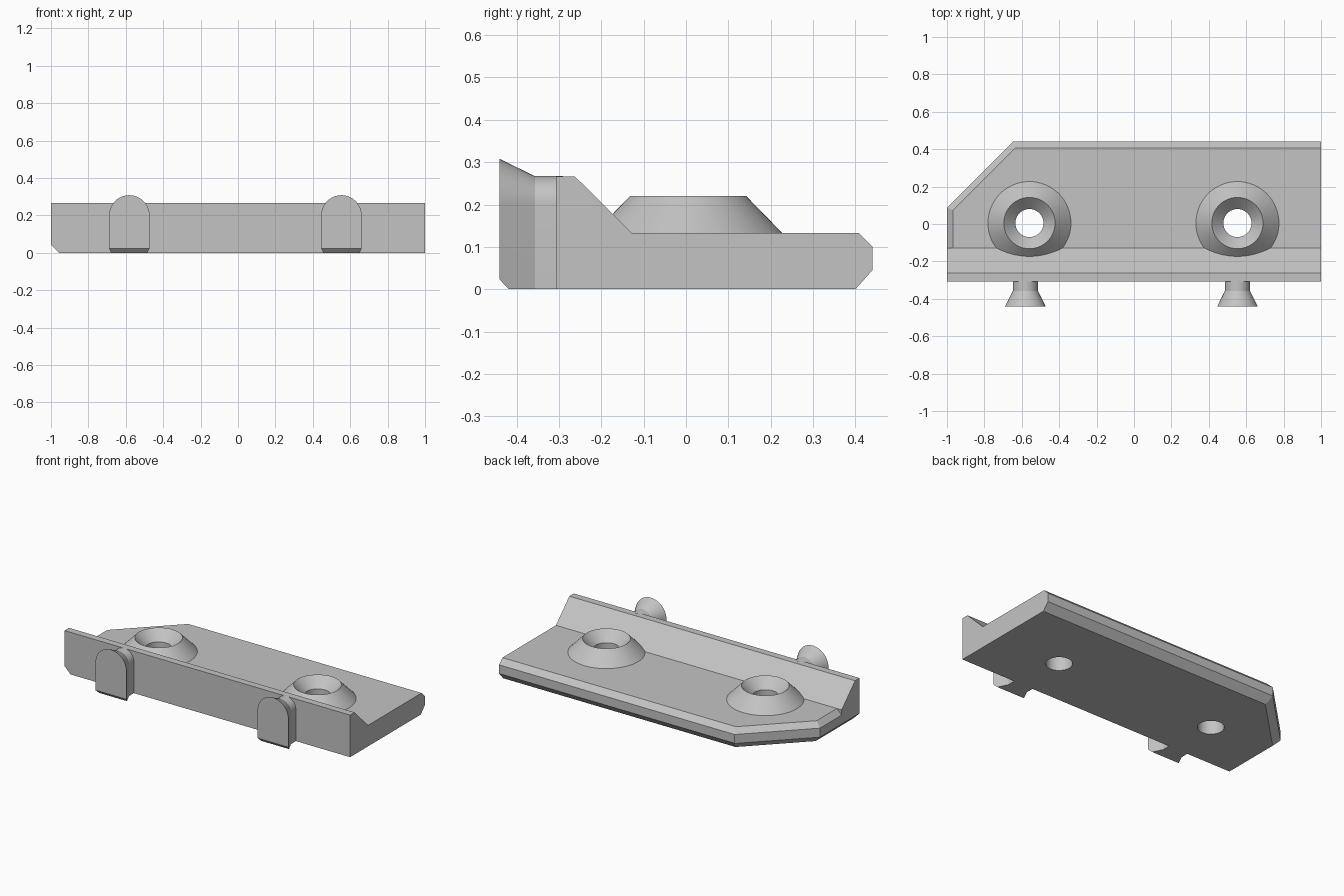
import bpy, bmesh, math
from mathutils import Vector

cube = bpy.data.objects.get("Cube")
if cube:
    bpy.data.objects.remove(cube, do_unlink=True)

grey = bpy.data.materials.new("plain grey")
grey.use_nodes = True
grey.diffuse_color = (0.55, 0.55, 0.55, 1)
grey.node_tree.nodes["Principled BSDF"].inputs["Base Color"].default_value = (0.55, 0.55, 0.55, 1)

FRONT, BACK, FOOT = -0.307, 0.44, -0.128   # front face, back face, foot of the rail slope
TOP, RAIL_TOP, BOSS_TOP = 0.133, 0.266, 0.22
BOSS_Y = 0.005
LEFT_END, DIAGONAL = Vector((-1, 0, 0)), Vector((-1, 1, 0)).normalized()
UP = Vector((0, 0, 1))


def make_object(name, bm):
    bmesh.ops.recalc_face_normals(bm, faces=bm.faces)
    mesh = bpy.data.meshes.new(name)
    bm.to_mesh(mesh)
    bm.free()
    mesh.materials.append(grey)
    obj = bpy.data.objects.new(name, mesh)
    bpy.context.collection.objects.link(obj)
    return obj


def loft(rings):
    """Closed solid through matching rings of points."""
    bm = bmesh.new()
    loops = [[bm.verts.new(p) for p in ring] for ring in rings]
    for a, b in zip(loops, loops[1:]):
        for i in range(len(a)):
            j = (i + 1) % len(a)
            bm.faces.new((a[i], a[j], b[j], b[i]))
    bm.faces.new(loops[0])
    bm.faces.new(loops[-1])
    return bm


def bar(profile):
    """Extrude a (y, z) profile along x."""
    return loft([[(x, y, z) for y, z in profile] for x in (-1, 1)])


def slice_off(bm, point, normal):
    cut = bmesh.ops.bisect_plane(bm, geom=bm.verts[:] + bm.edges[:] + bm.faces[:],
                                 plane_co=point, plane_no=normal, clear_outer=True)
    edges = [e for e in cut["geom_cut"] if isinstance(e, bmesh.types.BMEdge)]
    bmesh.ops.edgenet_fill(bm, edges=edges)


def turned(x, profile, sides=64):
    """Solid of revolution about a vertical axis, from (radius, z) pairs."""
    steps = [2 * math.pi * i / sides for i in range(sides)]
    return loft([[(x + r * math.cos(a), BOSS_Y + r * math.sin(a), z) for a in steps]
                 for r, z in profile])


def combine(target, other, operation):
    mod = target.modifiers.new(operation.lower(), "BOOLEAN")
    mod.object, mod.operation, mod.solver = other, operation, "EXACT"
    bpy.context.view_layer.objects.active = target
    bpy.ops.object.modifier_apply(modifier=mod.name)
    bpy.data.objects.remove(other, do_unlink=True)


def smooth(obj):
    bpy.ops.object.select_all(action="DESELECT")
    obj.select_set(True)
    bpy.context.view_layer.objects.active = obj
    bpy.ops.object.shade_smooth_by_angle(angle=math.radians(25))


# Base plate with one clipped corner and chamfered edges
bm = bar([(FOOT, 0), (0.4, 0), (BACK, 0.045), (BACK, 0.1), (0.407, TOP), (FOOT, TOP)])
corner = Vector((-1, 0.088, 0))
slice_off(bm, corner, DIAGONAL)
for side in (LEFT_END, DIAGONAL):
    slice_off(bm, corner + UP * 0.1, side + UP)
    slice_off(bm, corner + UP * 0.043, side - UP)
plate = make_object("base_plate", bm)

# Raised front rail with a sloped back
bm = bar([(FRONT, 0), (FOOT, 0), (FOOT, TOP), (-0.262, RAIL_TOP), (FRONT, RAIL_TOP)])
slice_off(bm, corner + UP * 0.043, LEFT_END - UP)
combine(plate, make_object("front_rail", bm), "UNION")

# Conical bosses with countersunk through holes
for x in (-0.559, 0.553):
    boss = turned(x, [(0.222, 0.05), (0.222, TOP), (0.137, BOSS_TOP)])
    combine(plate, make_object("boss", boss), "UNION")
    hole = turned(x, [(0.075, -0.1), (0.075, 0.158), (0.137, BOSS_TOP), (0.167, 0.25)])
    hole = make_object("hole_cutter", hole)
    hole.hide_render = True
    combine(plate, hole, "DIFFERENCE")
smooth(plate)


# Round-topped flared pegs on the front face
def arch(x, y, r, bottom, sides=24):
    arc = [math.pi * i / sides for i in range(sides + 1)]
    return ([(x + r, y, bottom)]
            + [(x + r * math.cos(a), y, 0.2 + r * math.sin(a)) for a in arc]
            + [(x - r, y, bottom)])


for name, x in (("right_peg", -0.581), ("left_peg", 0.553)):
    peg = loft([arch(x, -0.29, 0.067, 0), arch(x, -0.357, 0.067, 0),
                arch(x, -0.418, 0.097, 0), arch(x, -0.44, 0.108, 0.023)])
    smooth(make_object(name, peg))
